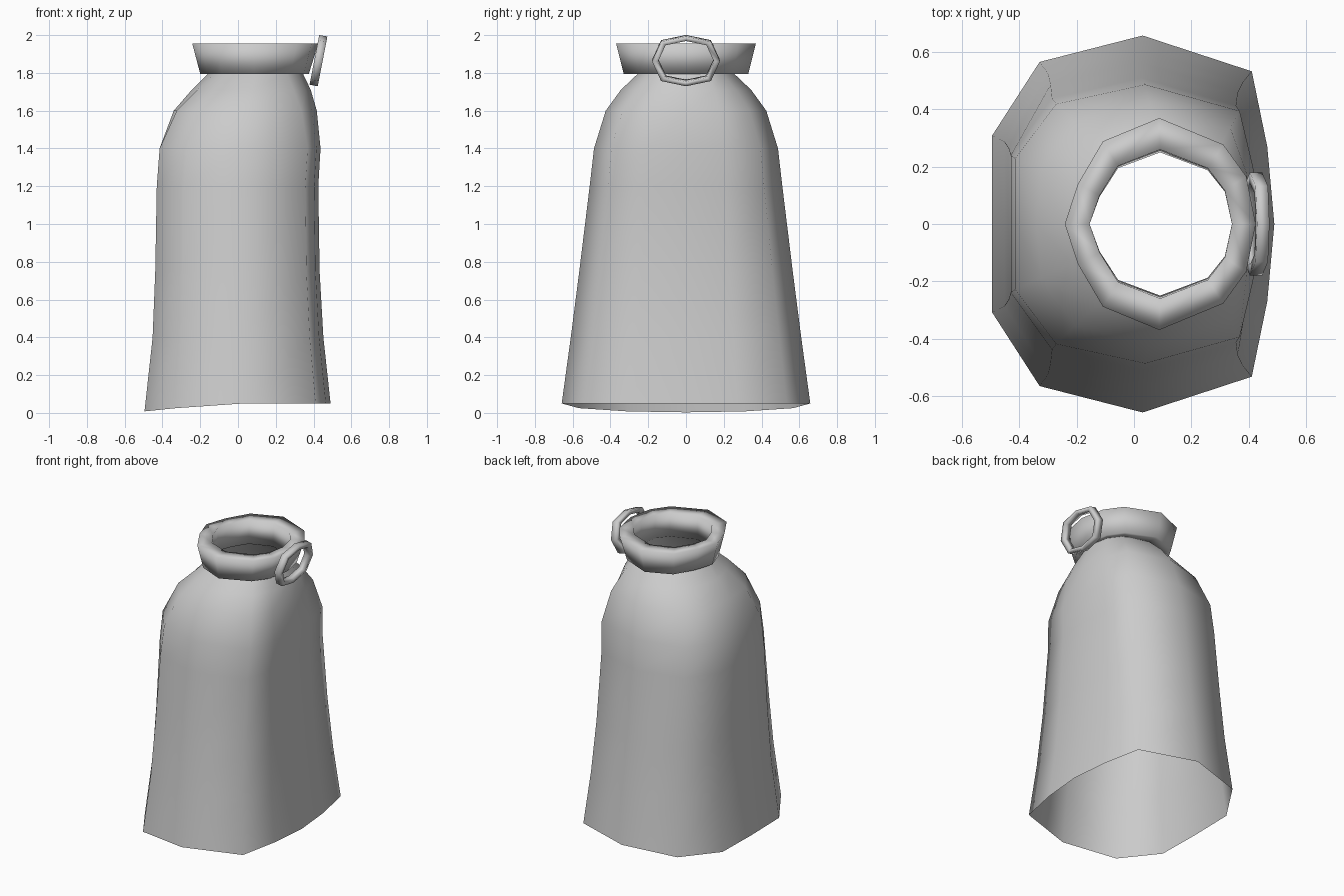
import bpy, math
from mathutils import Matrix

if "Cube" in bpy.data.objects:
    bpy.data.objects.remove(bpy.data.objects["Cube"])

# Half outlines (u across x, v across y), running from +x to -x
BODY = [(1, 0), (.975, .41), (.92, .81), (.533, 1), (.168, .86), (0, .47), (0, 0)]
NECK = [(1, 0), (.95, .45), (.83, .75), (.495, 1), (.2, .78), (.07, .38), (0, 0)]


def outline(z, x0, x1, ymax, blend, dips=None):
    """Mirrored 12-sided ring fitted to the given extents."""
    half = []
    for i, (b, n) in enumerate(zip(BODY, NECK)):
        u = b[0] + (n[0] - b[0]) * blend
        v = b[1] + (n[1] - b[1]) * blend
        half.append((x0 + u * (x1 - x0), v * ymax, z - (dips[i] if dips else 0)))
    return half + [(x, -y, zz) for x, y, zz in half[-2:0:-1]]


def loft(name, rings, closed=False):
    """Skin quads between successive rings, smooth shaded."""
    n = len(rings[0])
    verts = [p for r in rings for p in r]
    faces = []
    for k in range(len(rings) if closed else len(rings) - 1):
        a, b = k * n, ((k + 1) % len(rings)) * n
        for i in range(n):
            j = (i + 1) % n
            faces.append((a + i, a + j, b + j, b + i))
    me = bpy.data.meshes.new(name)
    me.from_pydata(verts, [], faces)
    me.polygons.foreach_set("use_smooth", [True] * len(faces))
    me.update()
    ob = bpy.data.objects.new(name, me)
    bpy.context.collection.objects.link(ob)
    return ob


# Cloak: open shell, hem dipping towards -x
levels = [
    (.40, -.452, .452, .61, 0),
    (.75, -.438, .432, .565, 0),
    (1.2, -.43, .425, .51, 0),
    (1.4, -.415, .437, .487, 0),
    (1.6, -.34, .417, .425, .3),
    (1.71, -.245, .385, .345, .7),
    (1.80, -.155, .342, .25, 1),
]
hem = outline(.05, -.495, .49, .658, 0, [0, 0, 0, 0, .025, .042, .047])
loft("cloak", [hem] + [outline(*l) for l in levels])

# Collar: thick flared band around the neck opening
loft("collar", [
    outline(1.795, -.155, .342, .252, 1),
    outline(1.795, -.20, .375, .33, 1),
    outline(1.955, -.242, .425, .37, 1),
    outline(1.955, -.155, .342, .26, 1),
], closed=True)


# Clasp: octagonal ring lying against the flared collar
def octagon(x, s):
    return [(x, s * .18 * math.cos(a * math.pi / 4), s * .134 * math.sin(a * math.pi / 4))
            if a % 2 == 0 else
            (x, s * .132 * math.copysign(1, math.cos(a * math.pi / 4)),
             s * .106 * math.copysign(1, math.sin(a * math.pi / 4)))
            for a in range(8)]


clasp = loft("clasp_ring", [octagon(-.022, .8), octagon(-.022, 1),
                            octagon(.022, 1), octagon(.022, .82)], closed=True)
clasp.data.transform(Matrix.Translation((.426, 0, 1.865)) @ Matrix.Rotation(math.radians(11), 4, 'Y'))
